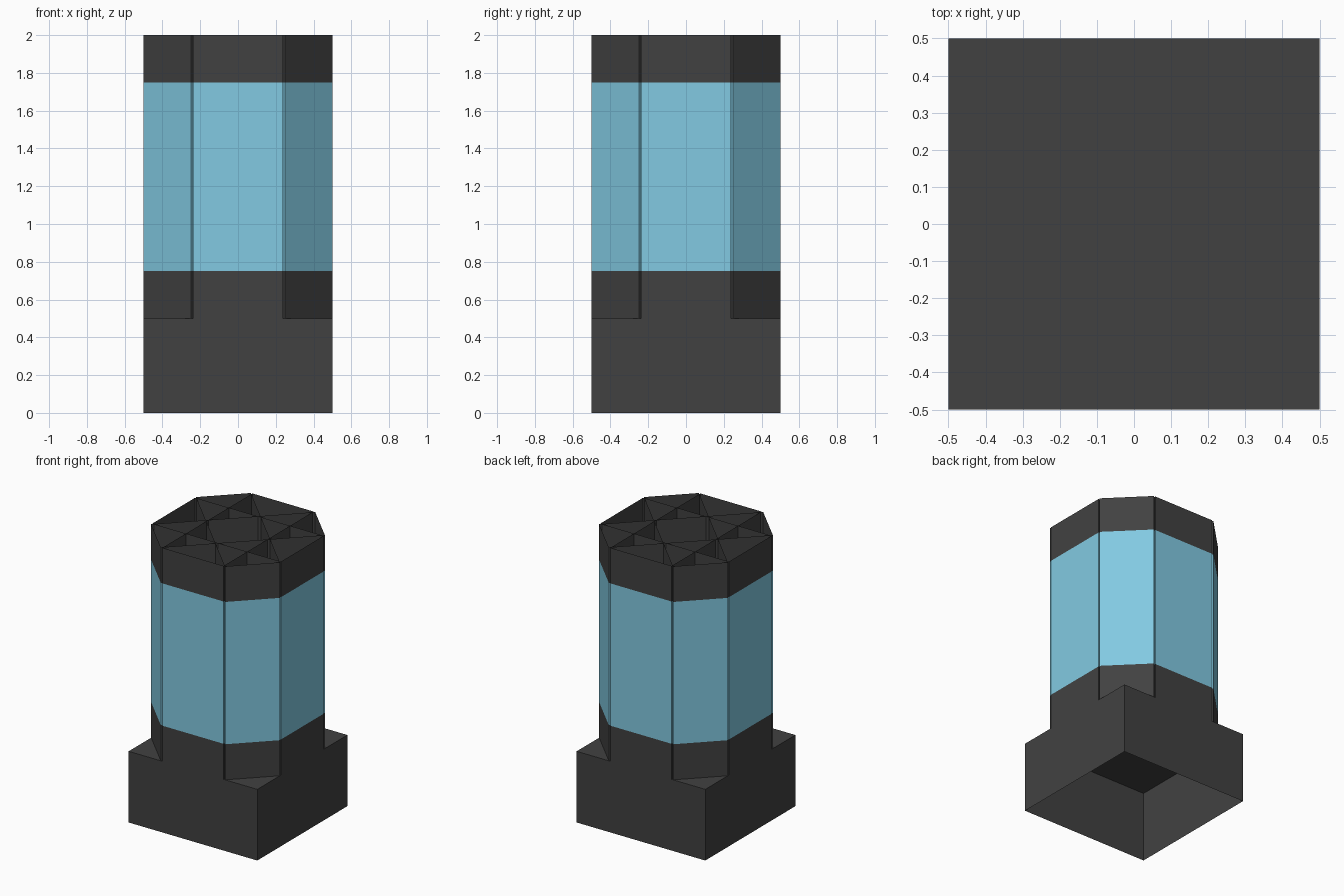
import bpy, bmesh, math
from mathutils import Matrix

if "Cube" in bpy.data.objects:
    bpy.data.objects.remove(bpy.data.objects["Cube"])


def material(name, rgb):
    m = bpy.data.materials.new(name)
    m.diffuse_color = (*rgb, 1.0)
    m.use_nodes = True
    m.node_tree.nodes["Principled BSDF"].inputs["Base Color"].default_value = m.diffuse_color
    return m


CHARCOAL = material("charcoal", (0.053, 0.053, 0.053))
BLUE = material("glass blue", (0.223, 0.59, 0.76))


def tube(name, hx, hy, levels, angle=0.0, cap=False):
    """Rectangular sheet-walled tube through the given heights, optional top cap."""
    bm = bmesh.new()
    rings = [[bm.verts.new((sx * hx, sy * hy, z))
              for sx, sy in ((-1, -1), (1, -1), (1, 1), (-1, 1))] for z in levels]
    for low, high in zip(rings, rings[1:]):
        for i in range(4):
            j = (i + 1) % 4
            f = bm.faces.new((low[i], low[j], high[j], high[i]))
            # blue band between the dark collars
            f.material_index = int(0.75 < f.calc_center_median().z < 1.75)
    if cap:
        bm.faces.new(rings[-1])
    bm.transform(Matrix.Rotation(angle, 4, 'Z'))
    me = bpy.data.meshes.new(name)
    bm.to_mesh(me)
    bm.free()
    me.materials.append(CHARCOAL)
    me.materials.append(BLUE)
    ob = bpy.data.objects.new(name, me)
    bpy.context.collection.objects.link(ob)
    return ob


# square base, open underneath
tube("base", 0.5, 0.5, (0.0, 0.5), cap=True)

# four crossing open-topped tubes make the eight-sided column
HEIGHTS = (0.5, 0.75, 1.75, 2.0)
R = math.sqrt(2)
for i in range(2):
    turn = i * math.pi / 2
    tube(f"column_straight_{i + 1}", 0.238, 0.5, HEIGHTS, turn)
    tube(f"column_diagonal_{i + 1}", 0.125 * R, 0.375 * R, HEIGHTS, turn + math.pi / 4)
